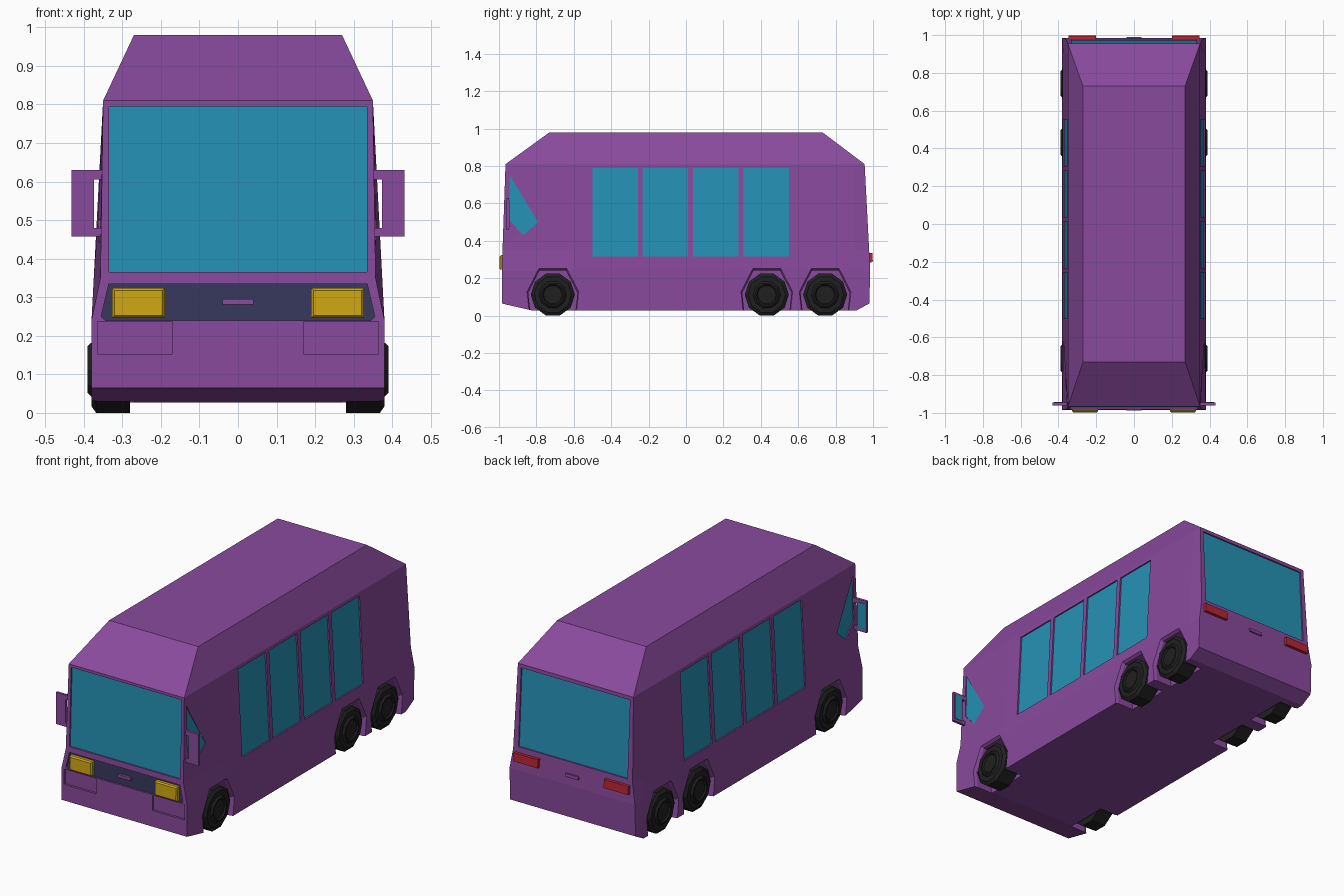
import bpy, bmesh, math

if "Cube" in bpy.data.objects:
    bpy.data.objects.remove(bpy.data.objects["Cube"])

def material(name, rgb):
    m = bpy.data.materials.new(name)
    m.diffuse_color = (*rgb, 1)
    m.use_nodes = True
    m.node_tree.nodes["Principled BSDF"].inputs["Base Color"].default_value = m.diffuse_color
    return m

PURPLE = material("purple paint", (0.25, 0.068, 0.335))
GLASS = material("blue glass", (0.018, 0.285, 0.46))
YELLOW = material("yellow lamp", (0.61, 0.38, 0.006))
RED = material("red lamp", (0.49, 0.018, 0.034))
NAVY = material("dark navy grille", (0.037, 0.038, 0.107))
BLACK = material("tyre black", (0.0145, 0.0145, 0.0145))

def finish(bm, name, mat):
    bmesh.ops.recalc_face_normals(bm, faces=bm.faces)
    me = bpy.data.meshes.new(name)
    bm.to_mesh(me)
    bm.free()
    me.materials.append(mat)
    ob = bpy.data.objects.new(name, me)
    bpy.context.collection.objects.link(ob)
    return ob

def loft(bm, rings):
    """Skin closed rings of points and cap both ends."""
    rows = [[bm.verts.new(p) for p in r] for r in rings]
    for a, b in zip(rows, rows[1:]):
        for i in range(len(a)):
            j = (i + 1) % len(a)
            bm.faces.new((a[i], a[j], b[j], b[i]))
    bm.faces.new(rows[0])
    bm.faces.new(rows[-1])

def rect(a0, a1, b0, b1):
    return [(a0, b0), (a1, b0), (a1, b1), (a0, b1)]

# Body surfaces: position of each wall at a given height, offset outward by d
def slope(z):
    return min(max((z - 0.24) / 0.57, 0), 1)

def side_x(y, z):
    mid = 0.38 - 0.03 * slope(z)
    corner = 0.357 - 0.007 * (z - 0.35) / 0.46
    t = min(max((-0.6 - y) / 0.38, 0), 1) if z > 0.35 else 0
    return mid + (corner - mid) * t

def front_y(z): return -0.985 + 0.02 * slope(z)
def rear_y(z): return 0.985 - 0.03 * slope(z)

def on_front(a, z, d): return (a, front_y(z) - d, z)
def on_rear(a, z, d): return (a, rear_y(z) + d, z)
def on_right(a, z, d): return (side_x(a, z) + d, a, z)
def on_left(a, z, d): return (-side_x(a, z) - d, a, z)

def slab(bm, pts, wall, d0, d1):
    loft(bm, [[wall(a, z, d) for a, z in pts] for d in (d0, d1)])

def plate(name, pts, wall, d0, d1, mat):
    bm = bmesh.new()
    slab(bm, pts, wall, d0, d1)
    return finish(bm, name, mat)

def box(name, x, y, z, mat):
    bm = bmesh.new()
    loft(bm, [[(a, b, c) for a, b in rect(*x, *y)] for c in z])
    return finish(bm, name, mat)

# Body shell: z, front y, rear y, half widths at front / middle / rear,
# and where the middle section starts and ends
levels = [
    (0.027, -0.82, 0.91, 0.38, 0.38, 0.38, -0.6, 0.9),
    (0.065, -0.985, 0.98, 0.38, 0.38, 0.38, -0.6, 0.9),
    (0.24, front_y(0.24), rear_y(0.24), 0.38, 0.38, 0.38, -0.6, 0.9),
    (0.35, front_y(0.35), rear_y(0.35), 0.357, side_x(0, 0.35), 0.362, -0.6, 0.9),
    (0.81, front_y(0.81), rear_y(0.81), 0.35, 0.35, 0.35, -0.6, 0.9),
    (0.98, -0.73, 0.73, 0.27, 0.27, 0.27, -0.6, 0.6),
]
bm = bmesh.new()
loft(bm, [[(-f, y0, z), (f, y0, z), (m, ya, z), (m, yb, z),
           (r, y1, z), (-r, y1, z), (-m, yb, z), (-m, ya, z)]
          for z, y0, y1, f, m, r, ya, yb in levels])
body = finish(bm, "body_shell", PURPLE)

# Outlines of recessed panels
windscreen = rect(-0.335, 0.335, 0.366, 0.795)
rear_window = rect(-0.33, 0.33, 0.366, 0.79)
grille = [(-0.345, 0.24), (0.345, 0.24), (0.355, 0.25), (0.335, 0.335),
          (-0.335, 0.335), (-0.355, 0.25)]
cab_window = [(-0.945, 0.755), (-0.945, 0.51), (-0.87, 0.43), (-0.79, 0.50)]
side_windows = [rect(y, y + 0.243, 0.315, 0.79) for y in (-0.5, -0.232, 0.038, 0.308)]
wheel_ys = (-0.712, 0.432, 0.744)
arch = [(-0.125, -0.01), (-0.14, 0.13), (-0.075, 0.257),
        (0.075, 0.257), (0.14, 0.13), (0.125, -0.01)]

# All recesses are cut with one tool
bm = bmesh.new()
slab(bm, windscreen, on_front, -0.014, 0.05)
slab(bm, rear_window, on_rear, -0.014, 0.05)
slab(bm, grille, on_front, -0.014, 0.05)
for s, wall in ((1, on_right), (-1, on_left)):
    slab(bm, rect(s * 0.17, s * 0.365, 0.153, 0.237), on_front, -0.012, 0.05)
    slab(bm, cab_window, wall, -0.012, 0.05)
    for w in side_windows:
        slab(bm, w, wall, -0.014, 0.05)
    for wy in wheel_ys:
        loft(bm, [[(s * x, wy + a * k, z * k) for a, z in arch]
                  for x, k in ((0.27, 0.94), (0.365, 0.94), (0.395, 1.03))])
cutter = finish(bm, "recess_cutter", PURPLE)
cutter.hide_render = True
mod = body.modifiers.new("recesses", 'BOOLEAN')
mod.object = cutter
mod.operation = 'DIFFERENCE'
mod.solver = 'EXACT'
bpy.context.view_layer.objects.active = body
bpy.ops.object.modifier_apply(modifier=mod.name)
bpy.data.objects.remove(cutter)

# Glass and grille plates at the bottom of their recesses
plate("windscreen", windscreen, on_front, -0.016, -0.008, GLASS)
plate("rear_window", rear_window, on_rear, -0.016, -0.008, GLASS)
plate("front_grille", grille, on_front, -0.017, -0.010, NAVY)

# Handles
plate("front_handle", rect(-0.04, 0.04, 0.281, 0.296), on_front, -0.012, 0.004, PURPLE)
plate("rear_handle", rect(-0.04, 0.04, 0.285, 0.303), on_rear, -0.005, 0.008, PURPLE)

def wheel(name, s, y):
    """Ten-sided tyre with a raised rim and sunken hub."""
    profile = [(0.28, 0.118), (0.368, 0.118), (0.38, 0.1), (0.38, 0.074),
               (0.39, 0.064), (0.39, 0.056), (0.382, 0.05)]
    bm = bmesh.new()
    loft(bm, [[(s * x, y + r * math.cos(i * math.tau / 10),
                0.1122 + r * math.sin(i * math.tau / 10)) for i in range(10)]
              for x, r in profile])
    finish(bm, name, BLACK)

# Parts repeated on both sides
for s, wall, tag in ((1, on_right, "right"), (-1, on_left, "left")):
    plate("cab_window_" + tag, cab_window, wall, -0.014, -0.006, GLASS)
    for i, w in enumerate(side_windows):
        plate(f"side_window_{tag}_{i + 1}", w, wall, -0.016, -0.008, GLASS)
    for i, wy in enumerate(wheel_ys):
        wheel(f"wheel_{tag}_{i + 1}", s, wy)

    # Headlamp with bevelled front
    lo, hi = sorted((s * 0.19, s * 0.327))
    bm = bmesh.new()
    loft(bm, [[on_front(a, z, d) for a, z in rect(lo + e, hi - e, 0.246 + e, 0.324 - e)]
              for d, e in ((-0.012, 0), (0.006, 0), (0.0135, 0.006))])
    finish(bm, "headlamp_" + tag, YELLOW)
    plate("tail_lamp_" + tag, rect(s * 0.2, s * 0.348, 0.29, 0.336), on_rear,
          -0.01, 0.0165, RED)

    # Wing mirror on two short arms
    box("mirror_housing_" + tag, (s * 0.373, s * 0.432), (-0.96, -0.946), (0.457, 0.63), PURPLE)
    box("mirror_glass_" + tag, (s * 0.381, s * 0.424), (-0.947, -0.943), (0.472, 0.615), GLASS)
    for part, z in (("upper", (0.605, 0.63)), ("lower", (0.457, 0.48))):
        box(f"mirror_arm_{part}_{tag}", (s * 0.345, s * 0.375), (-0.96, -0.946), z, PURPLE)
